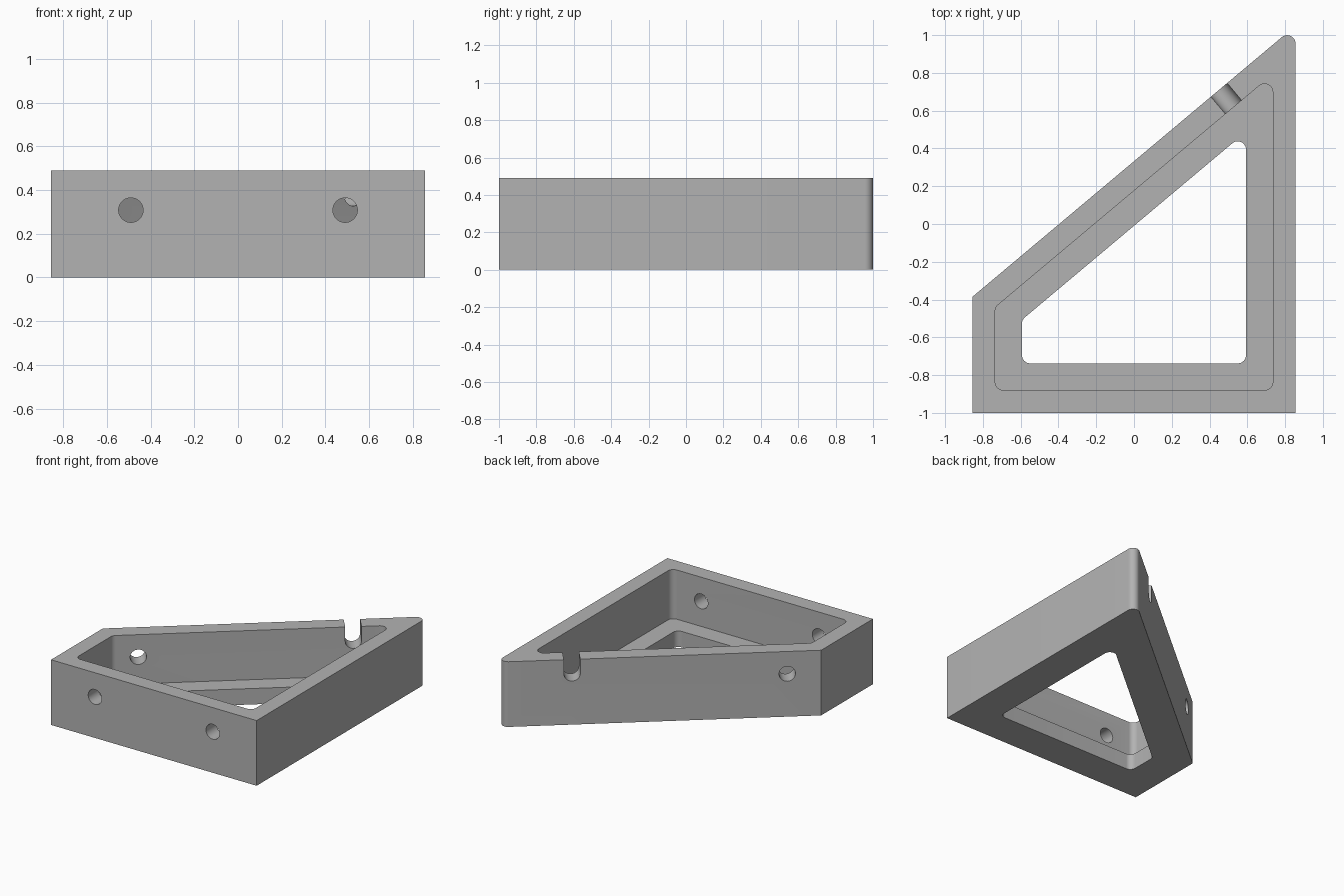
import bpy, bmesh, math
from mathutils import Vector

HALF_X, FRONT_Y, HEIGHT = 0.855, -1.0, 0.49
FLOOR, WALL, LIP = 0.12, 0.12, 0.262
SLOPE = math.radians(40)
FILLET, HOLE_R = 0.044, 0.056

if "Cube" in bpy.data.objects:
    bpy.data.objects.remove(bpy.data.objects["Cube"])


def diagonal_y(x, inset=0.0):
    return -0.385 + (x + HALF_X) * math.tan(SLOPE) - inset / math.cos(SLOPE)


def outline(inset, rounded):
    """Four-sided outline moved inward, with the chosen corners filleted."""
    x = HALF_X - inset
    corners = [Vector(c) for c in ((-x, FRONT_Y + inset), (x, FRONT_Y + inset),
                                   (x, diagonal_y(x, inset)), (-x, diagonal_y(-x, inset)))]
    points = []
    for i, c in enumerate(corners):
        if i not in rounded:
            points.append(c)
            continue
        a = (corners[i - 1] - c).normalized()
        b = (corners[(i + 1) % 4] - c).normalized()
        half = a.angle(b) / 2
        centre = c + (a + b).normalized() * FILLET / math.sin(half)
        start = c + a * FILLET / math.tan(half) - centre
        sweep = math.pi - 2 * half
        for k in range(11):
            t = sweep * k / 10
            points.append(centre + Vector((start.x * math.cos(t) - start.y * math.sin(t),
                                           start.x * math.sin(t) + start.y * math.cos(t))))
    return points


def prism(name, points, start, depth):
    """Extrude a closed loop of 3D points along a vector."""
    bm = bmesh.new()
    face = bm.faces.new([bm.verts.new(Vector(p) + start) for p in points])
    moved = bmesh.ops.extrude_face_region(bm, geom=[face])["geom"]
    bmesh.ops.translate(bm, vec=depth,
                        verts=[v for v in moved if isinstance(v, bmesh.types.BMVert)])
    bmesh.ops.recalc_face_normals(bm, faces=bm.faces)
    mesh = bpy.data.meshes.new(name)
    bm.to_mesh(mesh)
    bm.free()
    obj = bpy.data.objects.new(name, mesh)
    bpy.context.collection.objects.link(obj)
    return obj


def flat_prism(name, points, low, high):
    return prism(name, [(p.x, p.y, 0) for p in points],
                 Vector((0, 0, low)), Vector((0, 0, high - low)))


def bore(name, centre, direction, slot_top=None):
    """Round hole through a wall, or a round-bottomed slot open at the top."""
    side = direction.cross(Vector((0, 0, 1)))
    count = 40
    span = count // 2 + 1 if slot_top else count
    ring = []
    for k in range(span):
        a = math.pi + 2 * math.pi * k / count
        ring.append(side * HOLE_R * math.cos(a) + Vector((0, 0, HOLE_R * math.sin(a))))
    if slot_top:
        up = slot_top - centre.z
        ring += [side * HOLE_R + Vector((0, 0, up)), side * -HOLE_R + Vector((0, 0, up))]
    return prism(name, ring, centre - direction * 0.08, direction * 0.24)


# Frame body with one rounded back corner
frame = flat_prism("frame", outline(0, {2}), 0, HEIGHT)

# Upper cavity and smaller floor opening
every = {0, 1, 2, 3}
cutters = [flat_prism("cavity_cutter", outline(WALL, every), FLOOR, HEIGHT + 0.1),
           flat_prism("opening_cutter", outline(LIP, every), -0.1, HEIGHT + 0.05)]

# Front wall holes
for x in (-0.49, 0.49):
    cutters.append(bore("front_hole_cutter", Vector((x, FRONT_Y, 0.308)), Vector((0, 1, 0))))

# Diagonal wall hole and open slot
inward = Vector((math.sin(SLOPE), -math.cos(SLOPE), 0))
cutters.append(bore("diagonal_hole_cutter", Vector((-0.677, diagonal_y(-0.677), 0.322)), inward))
cutters.append(bore("diagonal_slot_cutter", Vector((0.45, diagonal_y(0.45), 0.383)), inward,
                    HEIGHT + 0.1))

bpy.ops.object.select_all(action="DESELECT")
bpy.context.view_layer.objects.active = frame
frame.select_set(True)
for cutter in cutters:
    cutter.hide_render = True
    cut = frame.modifiers.new(cutter.name, "BOOLEAN")
    cut.operation, cut.solver, cut.object = "DIFFERENCE", "EXACT", cutter
    bpy.ops.object.modifier_apply(modifier=cut.name)
    bpy.data.objects.remove(cutter)

# Single grey finish
grey = bpy.data.materials.new("plain_grey")
grey.use_nodes = True
colour = (0.45, 0.45, 0.45, 1)
grey.diffuse_color = colour
grey.node_tree.nodes["Principled BSDF"].inputs["Base Color"].default_value = colour
frame.data.materials.clear()
frame.data.materials.append(grey)
bpy.ops.object.shade_smooth_by_angle(angle=math.radians(30))
